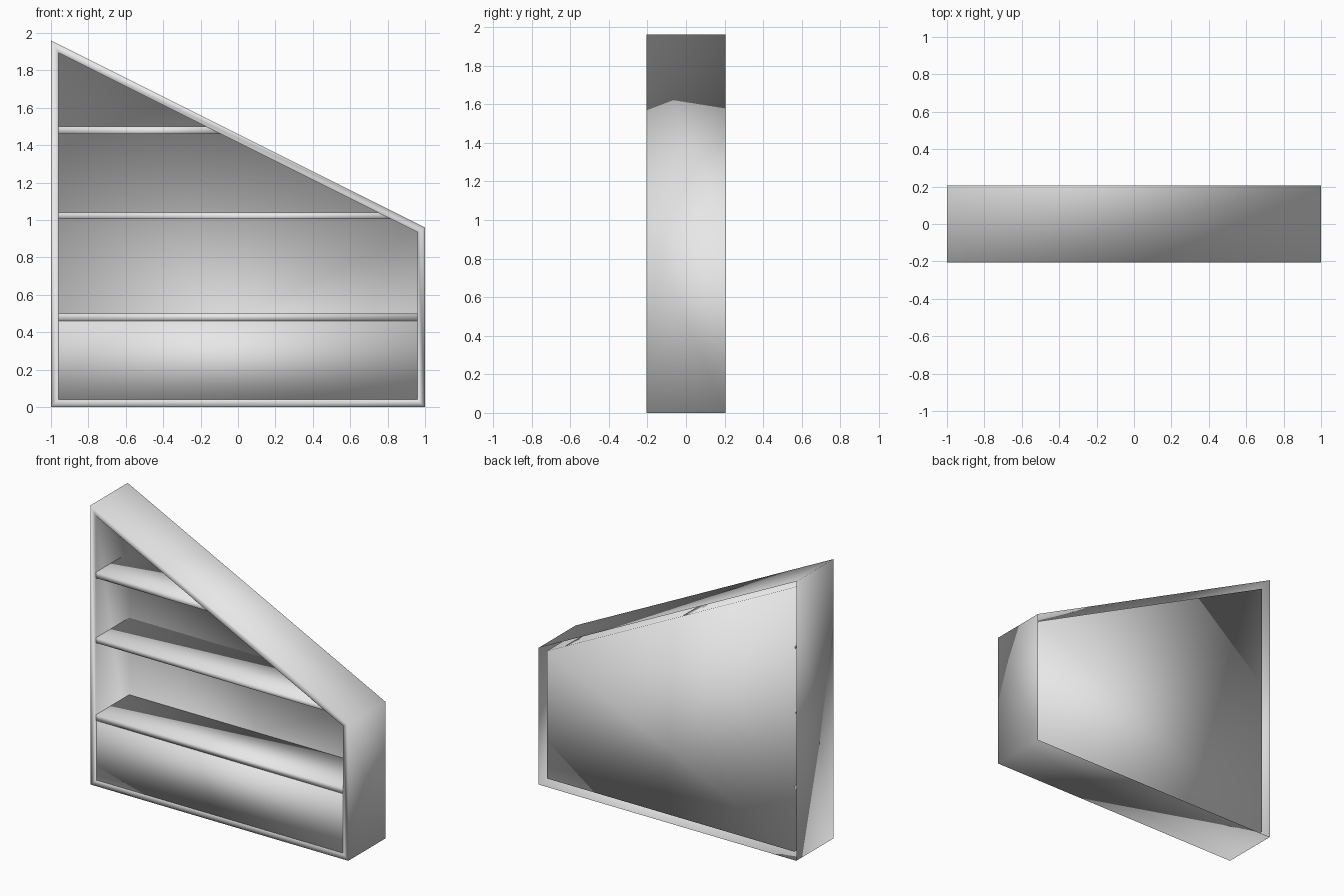
import bpy
import bmesh

if "Cube" in bpy.data.objects:
    bpy.data.objects.remove(bpy.data.objects["Cube"], do_unlink=True)

PAINT = (0.8, 0.8, 0.8, 1.0)
WALL = 0.04           # board thickness
FRONT, BACK = -0.205, 0.205
PANEL_Y = 0.17        # recessed back panel

paint = bpy.data.materials.new("pale_grey_paint")
paint.use_nodes = True
paint.diffuse_color = PAINT
paint.node_tree.nodes["Principled BSDF"].inputs["Base Color"].default_value = PAINT


def build(name, rings, cap_first=True):
    """Bridge successive (outline, y) rings and cap the ends."""
    bm = bmesh.new()
    loops = [[bm.verts.new((x, y, z)) for x, z in outline] for outline, y in rings]
    for a, b in zip(loops, loops[1:]):
        for i in range(len(a)):
            j = (i + 1) % len(a)
            bm.faces.new((a[i], a[j], b[j], b[i]))
    bm.faces.new(loops[-1])
    if cap_first:
        bm.faces.new(loops[0][::-1])
    mesh = bpy.data.meshes.new(name)
    bm.to_mesh(mesh)
    bm.free()
    mesh.materials.append(paint)
    mesh.shade_smooth()
    obj = bpy.data.objects.new(name, mesh)
    bpy.context.collection.objects.link(obj)
    return obj


def ceiling(x):
    """Height of the underside of the sloping top."""
    return 1.415 - 0.5 * x


IN = 1 - WALL
outer = [(-1, 0), (1, 0), (1, 0.96), (-1, 1.96)]
inner = [(-IN, WALL), (IN, WALL), (IN, ceiling(IN)), (-IN, ceiling(-IN))]

# Sloping case: outer skin, front rim, inner walls and back panel
build("sloping_case",
      [(outer, BACK), (outer, FRONT), (inner, FRONT), (inner, PANEL_Y)],
      cap_first=False)

# Shelves, cut at the right end by the sloping top
for name, low, high in (("lower_shelf", 0.46, 0.5),
                        ("middle_shelf", 1.005, 1.04),
                        ("upper_shelf", 1.46, 1.5)):
    end_low, end_high = (min(IN, 2 * (1.415 - z)) for z in (low, high))
    outline = [(-IN, low), (end_low, low), (end_high, high), (-IN, high)]
    build(name, [(outline, PANEL_Y - 0.005), (outline, FRONT)])

# Closed front of the bottom compartment
panel = [(-IN, WALL), (IN, WALL), (IN, 0.46), (-IN, 0.46)]
build("lower_front_panel", [(panel, FRONT + 0.025), (panel, FRONT + 0.005)])
